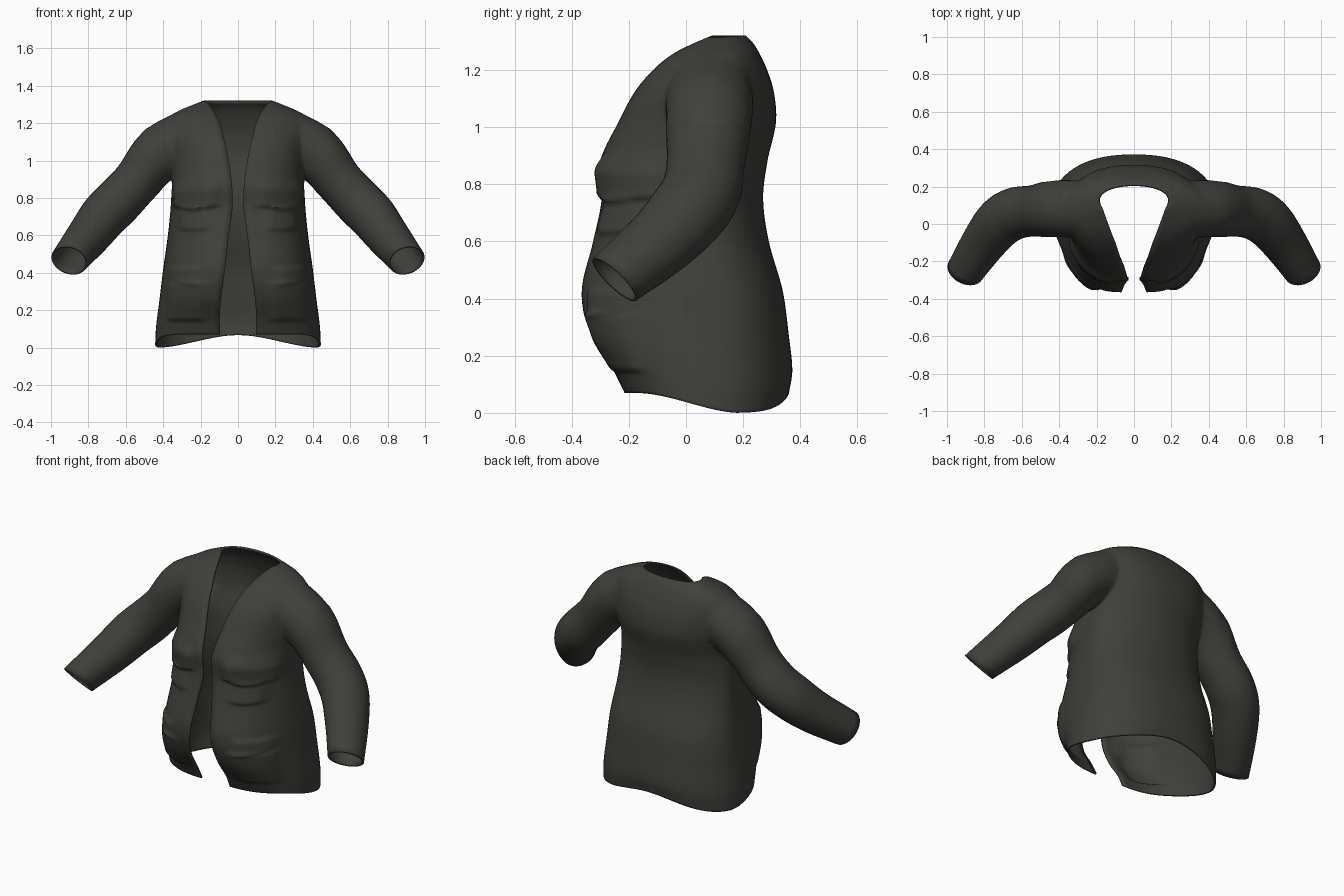
import bpy, bmesh, math
from mathutils import Vector

if "Cube" in bpy.data.objects:
    bpy.data.objects.remove(bpy.data.objects["Cube"])


def material(name, rgb):
    mat = bpy.data.materials.new(name)
    mat.use_nodes = True
    mat.diffuse_color = (*rgb, 1)
    mat.node_tree.nodes["Principled BSDF"].inputs["Base Color"].default_value = (*rgb, 1)
    return mat


cloth = material("dark olive cloth", (0.05, 0.05, 0.043))
opening = material("opening", (1, 0, 0))


def smoothstep(a, b, v):
    t = min(max((v - a) / (b - a), 0), 1)
    return t * t * (3 - 2 * t)


def sample(keys, t):
    """Smooth curve through rows of (parameter, values...)."""
    i = 0
    while i < len(keys) - 2 and keys[i + 1][0] <= t:
        i += 1
    a, b = keys[i], keys[i + 1]
    before, after = keys[max(i - 1, 0)], keys[min(i + 2, len(keys) - 1)]
    h = b[0] - a[0]
    s = (t - a[0]) / h
    out = []
    for k in range(1, len(a)):
        m0 = (b[k] - before[k]) / (b[0] - before[0]) * h
        m1 = (after[k] - a[k]) / (after[0] - a[0]) * h
        out.append((2*s**3 - 3*s**2 + 1) * a[k] + (s**3 - 2*s**2 + s) * m0
                   + (3*s**2 - 2*s**3) * b[k] + (s**3 - s**2) * m1)
    return out


# Torso rows: height, half width, half gap, front edge y, back y
TORSO = [
    (0, .443, .095, -.215, .36), (.1, .438, .098, -.255, .372),
    (.25, .42, .09, -.33, .36), (.42, .4, .07, -.365, .34),
    (.6, .375, .05, -.325, .29), (.75, .36, .03, -.295, .27),
    (.88, .355, .033, -.3, .285), (1.02, .36, .053, -.235, .315),
    (1.13, .37, .077, -.175, .306), (1.21, .37, .1, -.105, .28),
    (1.26, .335, .125, -.04, .256), (1.295, .25, .15, .03, .234),
    (1.32, .185, .172, .09, .21),
]
# Sleeve rows: step, centre, radius
SLEEVE = [
    (0, .22, .09, 1.11, .1), (1, .32, .085, 1.11, .143), (2, .43, .08, 1.025, .145),
    (3, .54, .07, .89, .128), (4, .64, .055, .782, .13), (5, .72, .005, .7, .128),
    (6, .8, -.095, .595, .116), (7, .902, -.25, .467, .099),
]
CUFF_FACING = Vector((.28, -.68, -.68)).normalized()


def patch(x, z, x0, x1, z0, z1, soft_top):
    """Raised cloth area with a crisp lower edge."""
    return (smoothstep(x0 - .02, x0 + .02, x) * smoothstep(x1 + .02, x1 - .02, x)
            * smoothstep(z0 - .01, z0 + .012, z) * smoothstep(z1 + soft_top, z1 - soft_top, z))


def pockets(x, z):
    sag = .02 * math.cos((x - .23) * 14)
    return (.03 * patch(x, z, .11, .34, .755 - sag, .88, .045)
            + .016 * patch(x, z, .15, .31, .645 - sag, .74, .02)
            + .014 * patch(x, z, .21, .36, .355 - sag, .43, .015)
            + .018 * patch(x, z, .18, .37, .145, .35, .02))


def half_section(z, count):
    w, gap, front, back = sample(TORSO, z)
    mid = min(.08 + .05 * smoothstep(1.1, 1.32, z), back - .03)
    neck = smoothstep(1.15, 1.32, z)
    front_power = .86 + .1 * neck
    # The back is rounder at the waist
    back_power = .87 + .1 * neck + .16 * smoothstep(.35, .75, z) * smoothstep(1.1, .85, z)
    pts = []
    for j in range(count + 1):
        a = math.pi * j / count
        c, s = math.cos(a), max(math.sin(a), 0)
        hem = 0
        if c > 0:
            x = gap + (w - gap) * s ** front_power
            y = mid + (front - mid) * c ** front_power
        else:
            x = w * s ** back_power
            y = mid + (back - mid) * abs(c) ** back_power
            hem = .067 * smoothstep(w, 0, x)
        # Hem rises at the front and at the middle of the back
        hem = max(hem, .07 * smoothstep(.2, -.18, y))
        height = z + hem * max(0, 1 - z / .35)
        if c > 0:
            bump = pockets(x, height) * smoothstep(.1, -.1, y)
            x, y = x + bump * s * .6, y - bump * (.4 + .6 * c)
        pts.append(Vector((x, y, height)))
    pts[-1].x = 0
    return pts


def loft(name, rings, open_column=None):
    """Closed solid; end caps and the open column get the second material."""
    bm = bmesh.new()
    rows = [[bm.verts.new(p) for p in ring] for ring in rings]
    n = len(rows[0])
    for lower, upper in zip(rows, rows[1:]):
        for j in range(n):
            k = (j + 1) % n
            face = bm.faces.new((lower[j], lower[k], upper[k], upper[j]))
            face.material_index = int(j == open_column)
    for cap in (rows[0][::-1], rows[-1]):
        bm.faces.new(cap).material_index = 1
    bmesh.ops.recalc_face_normals(bm, faces=bm.faces)
    mesh = bpy.data.meshes.new(name)
    bm.to_mesh(mesh)
    bm.free()
    mesh.materials.append(cloth)
    mesh.materials.append(opening)
    obj = bpy.data.objects.new(name, mesh)
    bpy.context.collection.objects.link(obj)
    return obj


# Torso solid, with the front gap as its last column
rings = []
levels = 120
for i in range(levels + 1):
    half = half_section(1.32 * i / levels, 40)
    rings.append(half + [Vector((-p.x, p.y, p.z)) for p in half[-2::-1]])
jacket = loft("jacket", rings, len(rings[0]) - 1)


# Sleeve solids, turning to a slanted cuff
def sleeve_rings(side):
    out = []
    last = SLEEVE[-1][0]
    steps = 42
    for i in range(steps + 1):
        t = last * i / steps
        x, y, z, r = sample(SLEEVE, t)
        ahead = Vector(sample(SLEEVE, min(t + .1, last))[:3])
        behind = Vector(sample(SLEEVE, max(t - .1, 0))[:3])
        slant = smoothstep(last - 1.4, last, t)
        along = (ahead - behind).normalized().lerp(CUFF_FACING, slant).normalized()
        u = Vector((0, 1, 0))
        u = (u - along * u.dot(along)).normalized()
        v = along.cross(u)
        ring = []
        for j in range(36):
            a = math.tau * j / 36
            p = Vector((x, y, z)) + u * r * 1.07 * math.cos(a) + v * r * math.sin(a)
            ring.append(Vector((p.x * side, p.y, p.z)))
        out.append(ring)
    return out


sleeves = [loft(name, sleeve_rings(side)) for name, side in (("left_sleeve", 1), ("right_sleeve", -1))]
for sleeve in sleeves:
    join = jacket.modifiers.new("join " + sleeve.name, "BOOLEAN")
    join.operation = "UNION"
    join.solver = "EXACT"
    join.object = sleeve
bpy.context.view_layer.update()
graph = bpy.context.evaluated_depsgraph_get()
merged = bpy.data.meshes.new_from_object(jacket.evaluated_get(graph))
jacket.modifiers.clear()
jacket.data = merged
for sleeve in sleeves:
    bpy.data.objects.remove(sleeve)

# Open the front, neck, hem and cuffs, then soften the shoulder seams
bm = bmesh.new()
bm.from_mesh(merged)
bmesh.ops.delete(bm, geom=[f for f in bm.faces if f.material_index == 1], context="FACES")
bmesh.ops.remove_doubles(bm, verts=bm.verts, dist=.001)
bmesh.ops.triangulate(bm, faces=[f for f in bm.faces if len(f.verts) > 4])
seam = [v for v in bm.verts if .24 < abs(v.co.x) < .48 and v.co.z > .84 and not v.is_boundary]
for _ in range(8):
    bmesh.ops.smooth_vert(bm, verts=seam, factor=.5, use_axis_x=True, use_axis_y=True, use_axis_z=True)
bm.to_mesh(merged)
bm.free()
merged.materials.clear()
merged.materials.append(cloth)
bpy.data.materials.remove(opening)

# Cloth thickness
shell = jacket.modifiers.new("thickness", "SOLIDIFY")
shell.thickness = .01
shell.offset = -1

bpy.context.view_layer.objects.active = jacket
jacket.select_set(True)
bpy.ops.object.shade_smooth_by_angle(angle=math.radians(50))
